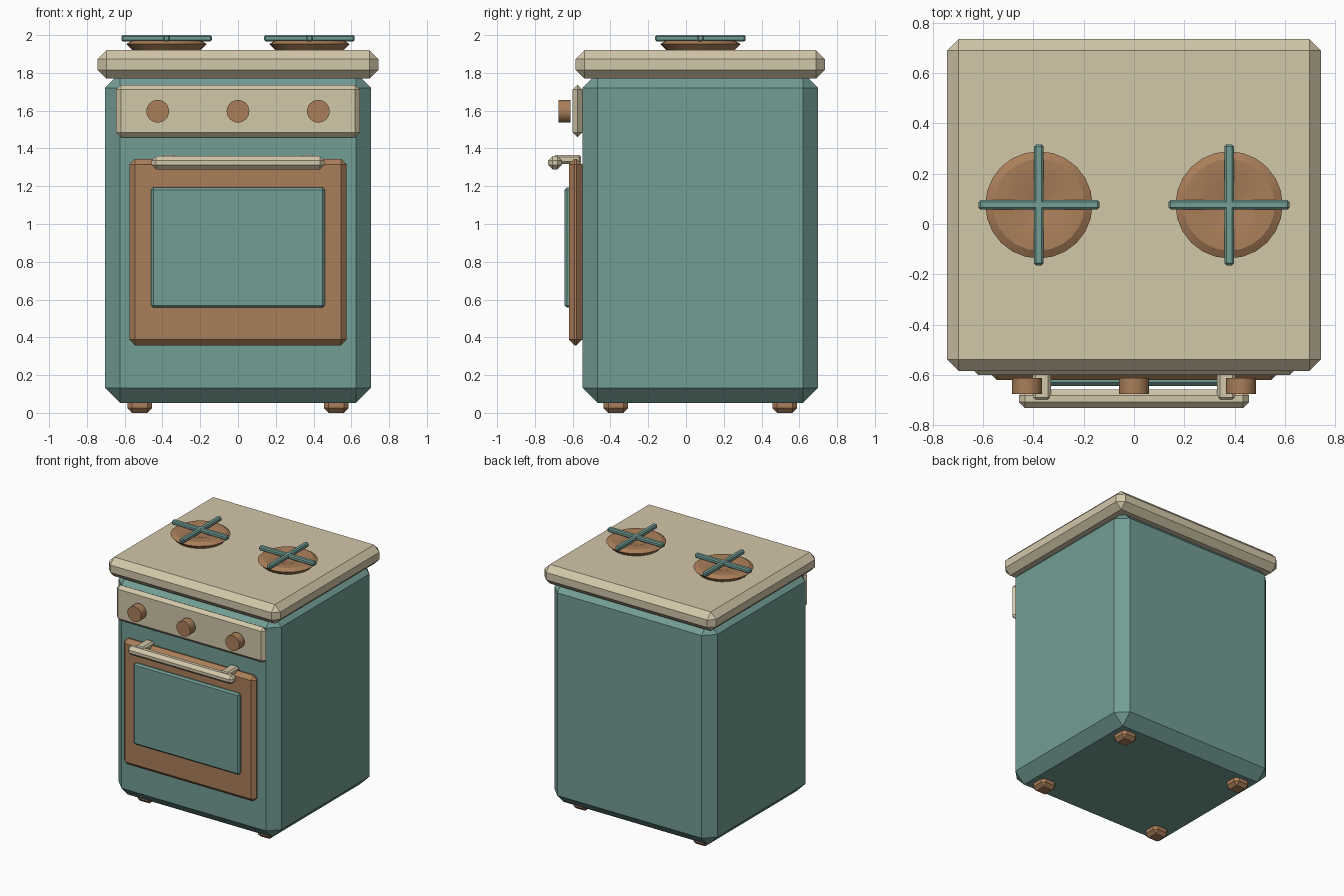
import bpy, bmesh, math
from mathutils import Matrix

if "Cube" in bpy.data.objects:
    bpy.data.objects.remove(bpy.data.objects["Cube"])


def material(name, rgb):
    m = bpy.data.materials.new(name)
    m.diffuse_color = (*rgb, 1)
    m.use_nodes = True
    m.node_tree.nodes["Principled BSDF"].inputs["Base Color"].default_value = m.diffuse_color
    return m


TEAL = material("teal_enamel", (0.17, 0.34, 0.30))
CREAM = material("cream_enamel", (0.65, 0.57, 0.40))
COPPER = material("copper", (0.40, 0.21, 0.10))
MID_Y = 0.076  # centre of the cabinet, front to back


def finish(name, bm, mat):
    bmesh.ops.recalc_face_normals(bm, faces=bm.faces)
    mesh = bpy.data.meshes.new(name)
    bm.to_mesh(mesh)
    bm.free()
    mesh.materials.append(mat)
    ob = bpy.data.objects.new(name, mesh)
    bpy.context.collection.objects.link(ob)
    return ob


def smooth(ob):
    bpy.ops.object.select_all(action='DESELECT')
    bpy.context.view_layer.objects.active = ob
    ob.select_set(True)
    bpy.ops.object.shade_smooth_by_angle(angle=math.radians(25))


def box(name, x, y, z, bevel, mat):
    """Chamfered box from (min, max) ranges on each axis."""
    bm = bmesh.new()
    bmesh.ops.create_cube(bm, size=1)
    for v in bm.verts:
        v.co = [(r[0] + r[1]) / 2 + c * (r[1] - r[0]) for r, c in zip((x, y, z), v.co)]
    bmesh.ops.bevel(bm, geom=bm.edges[:], offset=bevel, segments=1,
                    affect='EDGES', clamp_overlap=True)
    return finish(name, bm, mat)


def lathe(name, profile, location, steps, mat):
    """Spin a closed (radius, z) profile around z."""
    bm = bmesh.new()
    verts = [bm.verts.new((r, 0, z)) for r, z in profile]
    edges = [bm.edges.new(p) for p in zip(verts, verts[1:])]
    bmesh.ops.spin(bm, geom=verts + edges, cent=(0, 0, 0), axis=(0, 0, 1),
                   angle=math.tau, steps=steps)
    bmesh.ops.remove_doubles(bm, verts=bm.verts, dist=1e-5)
    bmesh.ops.translate(bm, verts=bm.verts, vec=location)
    ob = finish(name, bm, mat)
    smooth(ob)
    return ob


# Cabinet and cooktop slab
box("oven_body", (-0.705, 0.705), (-0.549, 0.70), (0.053, 1.80), 0.08, TEAL)
box("cooktop", (-0.743, 0.743), (-0.584, 0.735), (1.77, 1.92), 0.046, CREAM)

# Control panel and knobs
box("control_panel", (-0.645, 0.645), (-0.60, -0.549), (1.459, 1.737), 0.025, CREAM)
for i, x in enumerate((-0.425, 0, 0.425)):
    bm = bmesh.new()
    bmesh.ops.create_cone(bm, cap_ends=True, segments=24, radius1=0.06, radius2=0.06,
                          depth=0.064,
                          matrix=Matrix.Translation((x, -0.644, 1.597))
                          @ Matrix.Rotation(math.pi / 2, 4, 'X'))
    smooth(finish(f"knob_{i + 1}", bm, COPPER))

# Oven door, window and handle
box("oven_door", (-0.575, 0.575), (-0.62, -0.549), (0.358, 1.345), 0.03, COPPER)
box("door_window", (-0.46, 0.46), (-0.643, -0.605), (0.557, 1.193), 0.012, TEAL)
box("handle_bar", (-0.458, 0.458), (-0.731, -0.657), (1.289, 1.359), 0.024, CREAM)

# Mirrored pairs: handle brackets, feet, burners
for s, side in ((-1, "left"), (1, "right")):
    x = s * 0.367
    box(f"handle_bracket_{side}", (x - 0.037, x + 0.037), (-0.702, -0.555),
        (1.318, 1.366), 0.012, CREAM)
    for t, end in ((-1, "front"), (1, "back")):
        x, y = s * 0.52, MID_Y + t * 0.447
        box(f"foot_{end}_{side}", (x - 0.065, x + 0.065), (y - 0.065, y + 0.065),
            (0, 0.08), 0.025, COPPER)

    # Dished burner with a crossed pan grate
    x = s * 0.378
    lathe(f"burner_{side}",
          [(0, 1.918), (0.178, 1.918), (0.213, 1.953), (0.182, 1.971),
           (0.105, 1.971), (0.04, 1.95), (0, 1.947)],
          (x, MID_Y, 0), 24, COPPER)
    for name, hx, hy in (("x", 0.24, 0.019), ("y", 0.019, 0.24)):
        box(f"grate_bar_{name}_{side}", (x - hx, x + hx), (MID_Y - hy, MID_Y + hy),
            (1.967, 2.0), 0.008, TEAL)
